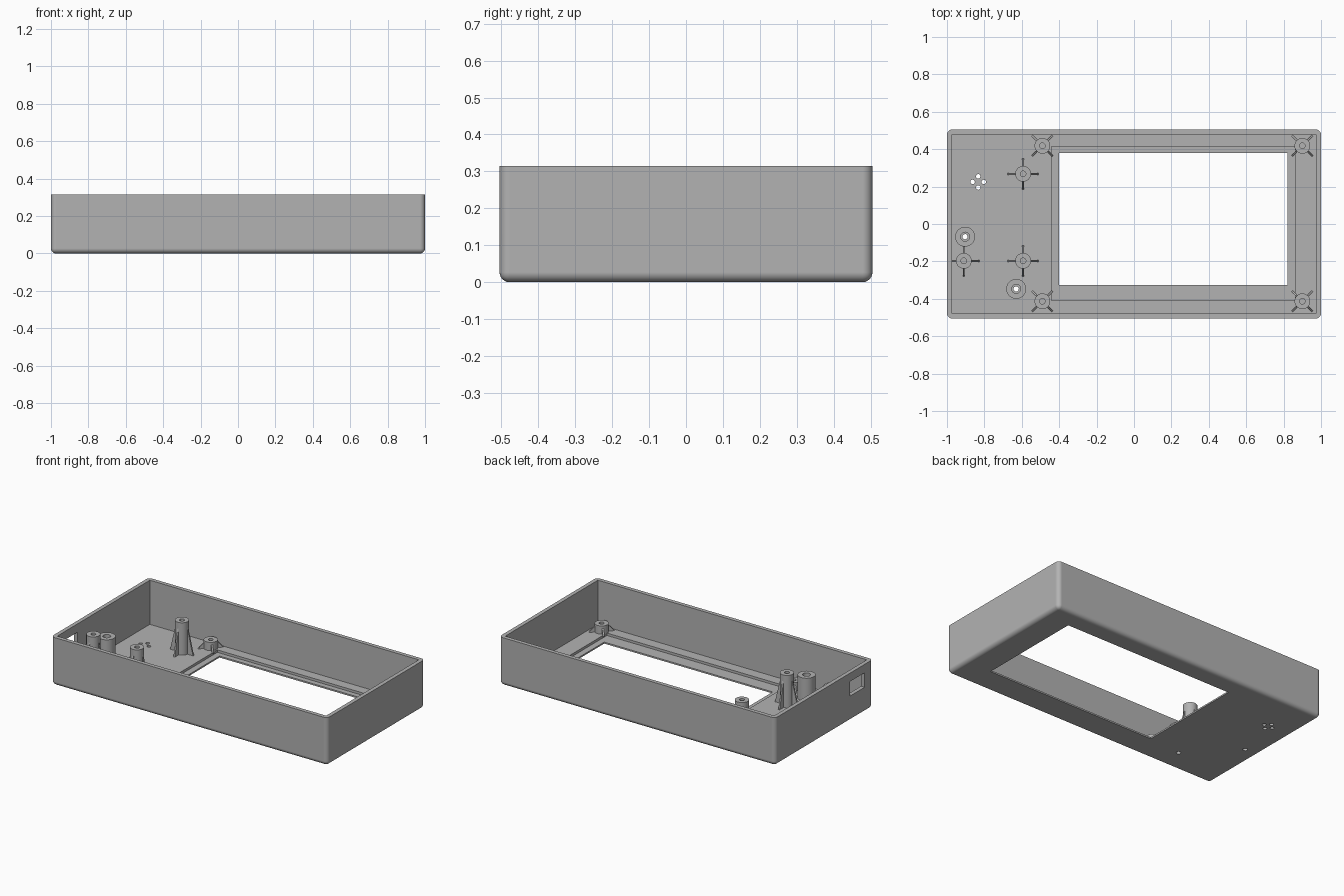
import bpy, bmesh, math
from mathutils import Matrix, Vector

if "Cube" in bpy.data.objects:
    bpy.data.objects.remove(bpy.data.objects["Cube"])

HALF_Y, TOP, WALL, FLOOR = 0.505, 0.315, 0.026, 0.026

grey = bpy.data.materials.new("grey plastic")
grey.use_nodes = True
colour = (0.45, 0.45, 0.45, 1)
grey.diffuse_color = colour
grey.node_tree.nodes["Principled BSDF"].inputs["Base Color"].default_value = colour


def add_object(name, bm):
    bmesh.ops.recalc_face_normals(bm, faces=bm.faces)
    mesh = bpy.data.meshes.new(name)
    bm.to_mesh(mesh)
    bm.free()
    obj = bpy.data.objects.new(name, mesh)
    obj.data.materials.append(grey)
    bpy.context.collection.objects.link(obj)
    return obj


def activate(obj):
    bpy.ops.object.select_all(action='DESELECT')
    obj.select_set(True)
    bpy.context.view_layer.objects.active = obj


def smooth(obj):
    activate(obj)
    bpy.ops.object.shade_smooth_by_angle(angle=math.radians(35))


def box_mesh(low, high):
    low, high = Vector(low), Vector(high)
    bm = bmesh.new()
    bmesh.ops.create_cube(bm, size=1, matrix=Matrix.Translation((low + high) / 2)
                          @ Matrix.Diagonal((high - low).to_4d()))
    return bm


def cut(obj, bm):
    cutter = add_object("cutter", bm)
    cutter.hide_render = True
    mod = obj.modifiers.new("cut", 'BOOLEAN')
    mod.operation, mod.solver, mod.object = 'DIFFERENCE', 'EXACT', cutter
    activate(obj)
    bpy.ops.object.modifier_apply(modifier=mod.name)
    bpy.data.objects.remove(cutter)


def drill(obj, x, y, radius):
    bm = bmesh.new()
    bmesh.ops.create_cone(bm, cap_ends=True, segments=16, radius1=radius, radius2=radius,
                          depth=0.2, matrix=Matrix.Translation((x, y, 0)))
    cut(obj, bm)


def add_tube(name, x, y, radius, hole, top, segments=32):
    # Closed ring profile spun about the tube axis, its foot sunk in the floor
    base = FLOOR - 0.004
    bm = bmesh.new()
    profile = [(radius, base), (radius, top), (hole, top), (hole, base)]
    verts = [bm.verts.new((r, 0, z)) for r, z in profile]
    edges = [bm.edges.new((verts[i], verts[(i + 1) % 4])) for i in range(4)]
    bmesh.ops.spin(bm, geom=verts + edges, cent=(0, 0, 0), axis=(0, 0, 1),
                   angle=math.tau, steps=segments)
    bmesh.ops.remove_doubles(bm, verts=bm.verts, dist=0.0001)
    obj = add_object(name, bm)
    obj.location = (x, y, 0)
    smooth(obj)


def add_ribs(name, x, y, inner, outer, top, turn):
    # Four sloping gussets around a post
    bm = bmesh.new()
    base, half = FLOOR - 0.004, 0.005
    for i in range(4):
        outline = [(inner - 0.01, base), (outer, base), (outer, FLOOR),
                   (inner, top), (inner - 0.01, top)]
        verts = [bm.verts.new((r, -half, z)) for r, z in outline]
        face = bm.faces.new(verts)
        side = bmesh.ops.extrude_face_region(bm, geom=[face])["geom"]
        moved = [v for v in side if isinstance(v, bmesh.types.BMVert)]
        bmesh.ops.translate(bm, verts=moved, vec=(0, 2 * half, 0))
        bmesh.ops.rotate(bm, verts=verts + moved, cent=(0, 0, 0),
                         matrix=Matrix.Rotation(turn + i * math.pi / 2, 3, 'Z'))
    obj = add_object(name, bm)
    obj.location = (x, y, 0)


# Tray with rounded uprights and rounded lower edge
bm = box_mesh((-1, -HALF_Y, 0), (1, HALF_Y, TOP))
rounded = [e for e in bm.edges if any(v.co.z < 0.01 for v in e.verts)]
bmesh.ops.bevel(bm, geom=rounded, offset=0.027, segments=6, profile=0.5, affect='EDGES')
case = add_object("case", bm)
cut(case, box_mesh((WALL - 1, WALL - HALF_Y, FLOOR), (1 - WALL, HALF_Y - WALL, 1)))

# Screen recess, screen opening and side socket
cut(case, box_mesh((-0.44, -0.41, 0.01), (0.86, 0.415, 0.1)))
cut(case, box_mesh((-0.4, -0.325, -0.1), (0.82, 0.38, 0.1)))
cut(case, box_mesh((-1.1, -0.42, 0.165), (-0.9, -0.27, 0.26)))

# Button holes and the cluster of four small vents
buttons = [(-0.903, -0.068), (-0.63, -0.347)]
for x, y in buttons:
    drill(case, x, y, 0.014)
for dx, dy in [(1, 0), (-1, 0), (0, 1), (0, -1)]:
    drill(case, -0.833 + dx * 0.03, 0.225 + dy * 0.03, 0.012)
smooth(case)
weighted = case.modifiers.new("clean normals", 'WEIGHTED_NORMAL')
weighted.keep_sharp = True

# Button guide tubes
for x, y in buttons:
    add_tube("button_guide", x, y, 0.053, 0.024, 0.177)

# Short screen posts with diagonal gussets
for x in (-0.49, 0.9):
    for y in (-0.413, 0.418):
        add_tube("screen_post", x, y, 0.042, 0.015, 0.08)
        add_ribs("screen_post_ribs", x, y, 0.041, 0.077, 0.065, math.pi / 4)

# Tall board posts with straight gussets
for x, y in [(-0.593, 0.268), (-0.593, -0.197), (-0.91, -0.197)]:
    add_tube("board_post", x, y, 0.042, 0.015, 0.238)
    add_ribs("board_post_ribs", x, y, 0.041, 0.083, 0.2, 0)
